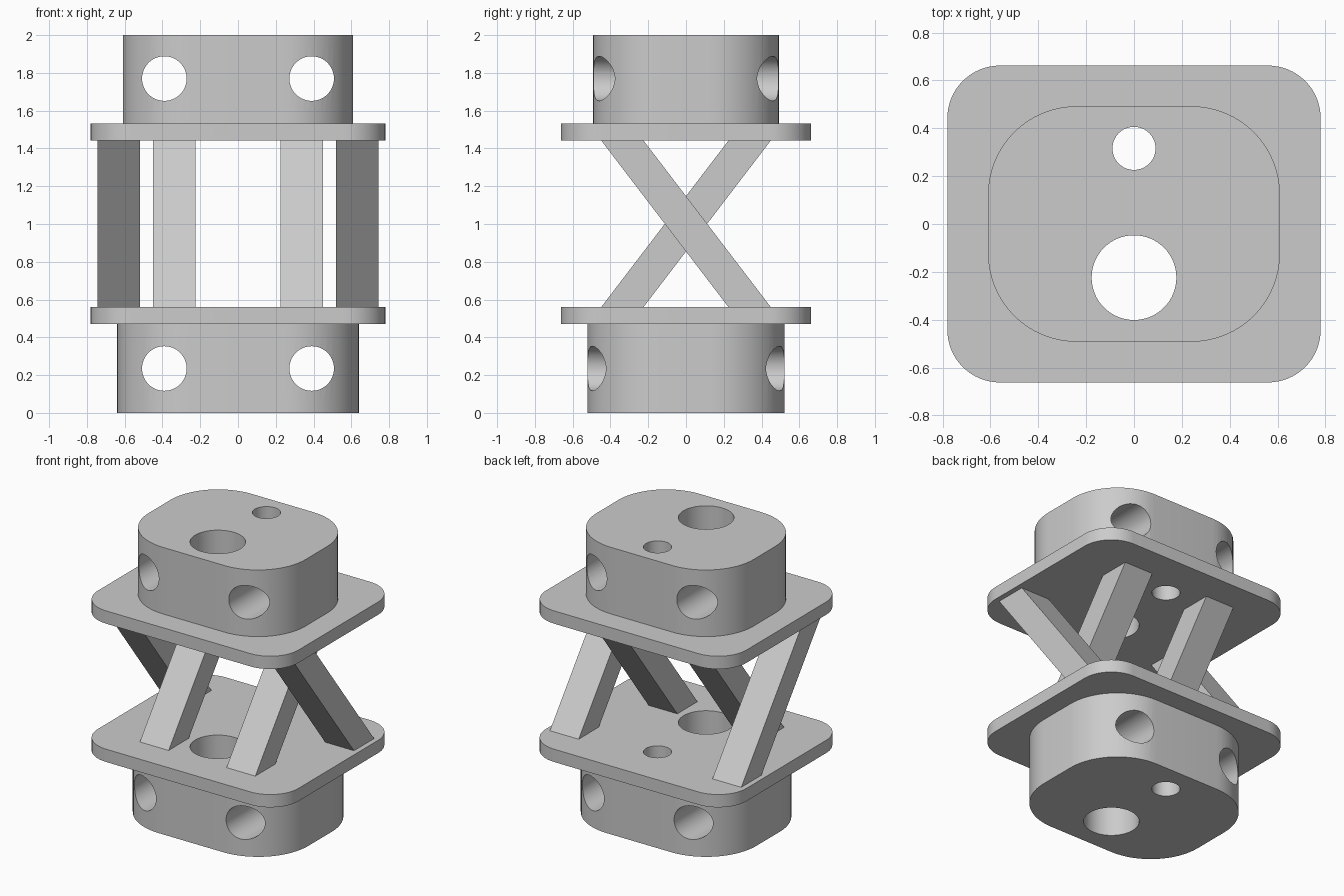
import bpy, bmesh, math
from mathutils import Matrix

old = bpy.data.objects.get("Cube")
if old:
    bpy.data.objects.remove(old)

grey = bpy.data.materials.new("light_grey")
grey.use_nodes = True
colour = (0.6, 0.6, 0.6, 1)
grey.diffuse_color = colour
grey.node_tree.nodes["Principled BSDF"].inputs["Base Color"].default_value = colour


def make_object(name, bm):
    bmesh.ops.recalc_face_normals(bm, faces=bm.faces)
    mesh = bpy.data.meshes.new(name)
    bm.to_mesh(mesh)
    bm.free()
    mesh.materials.append(grey)
    obj = bpy.data.objects.new(name, mesh)
    bpy.context.collection.objects.link(obj)
    return obj


def prism(name, bottom, top):
    """Solid between two matching outlines."""
    bm = bmesh.new()
    lower = [bm.verts.new(p) for p in bottom]
    upper = [bm.verts.new(p) for p in top]
    bm.faces.new(lower)
    bm.faces.new(upper)
    for i in range(len(lower)):
        j = (i + 1) % len(lower)
        bm.faces.new((lower[i], lower[j], upper[j], upper[i]))
    return make_object(name, bm)


def rounded_block(name, hx, hy, r, z0, z1, steps=16):
    outline = []
    for quarter, (sx, sy) in enumerate([(1, 1), (-1, 1), (-1, -1), (1, -1)]):
        for i in range(steps + 1):
            a = math.pi / 2 * (quarter + i / steps)
            outline.append((sx * (hx - r) + r * math.cos(a),
                            sy * (hy - r) + r * math.sin(a)))
    return prism(name, [(x, y, z0) for x, y in outline],
                 [(x, y, z1) for x, y in outline])


def cutter(name, r, matrix):
    bm = bmesh.new()
    bmesh.ops.create_cone(bm, cap_ends=True, segments=64, radius1=r, radius2=r,
                          depth=5, matrix=matrix)
    obj = make_object(name, bm)
    obj.hide_render = True
    return obj


# Vertical bores run through everything, cross bores through the end blocks
bores = [cutter("large_bore_cutter", 0.177, Matrix.Translation((0, -0.224, 0))),
         cutter("small_bore_cutter", 0.09, Matrix.Translation((0, 0.316, 0)))]
cross_bores = [
    cutter("cross_bore_cutter", 0.118,
           Matrix.Translation((x, 0, z)) @ Matrix.Rotation(math.pi / 2, 4, "X"))
    for x in (-0.39, 0.39) for z in (0.235, 1.77)]

# End blocks and flange plates
blocks = [rounded_block("bottom_block", 0.64, 0.522, 0.39, 0, 0.47),
          rounded_block("top_block", 0.61, 0.492, 0.37, 1.532, 2)]
plates = [rounded_block("lower_plate", 0.78, 0.662, 0.22, 0.47, 0.56),
          rounded_block("upper_plate", 0.78, 0.662, 0.22, 1.442, 1.532)]

for obj in blocks + plates:
    for tool in bores + (cross_bores if obj in blocks else []):
        mod = obj.modifiers.new("bore", "BOOLEAN")
        mod.operation = "DIFFERENCE"
        mod.solver = "EXACT"
        mod.object = tool
    bpy.ops.object.select_all(action="DESELECT")
    obj.select_set(True)
    bpy.context.view_layer.objects.active = obj
    for mod in list(obj.modifiers):
        bpy.ops.object.modifier_apply(modifier=mod.name)
    bpy.ops.object.shade_smooth_by_angle(angle=math.radians(30))

for tool in bores + cross_bores:
    bpy.data.objects.remove(tool)

# Slanted struts: outer pair leans forward, inner pair leans back
for label, x, lean in (("outer", 0.632, -1), ("inner", 0.337, 1)):
    for side, s in (("left", 1), ("right", -1)):
        def section(y, z):
            w = 0.112
            return [(s * x + i * w, y + j * w, z)
                    for i, j in ((-1, -1), (1, -1), (1, 1), (-1, 1))]
        prism(f"{label}_strut_{side}", section(-lean * 0.337, 0.56),
              section(lean * 0.337, 1.442))
